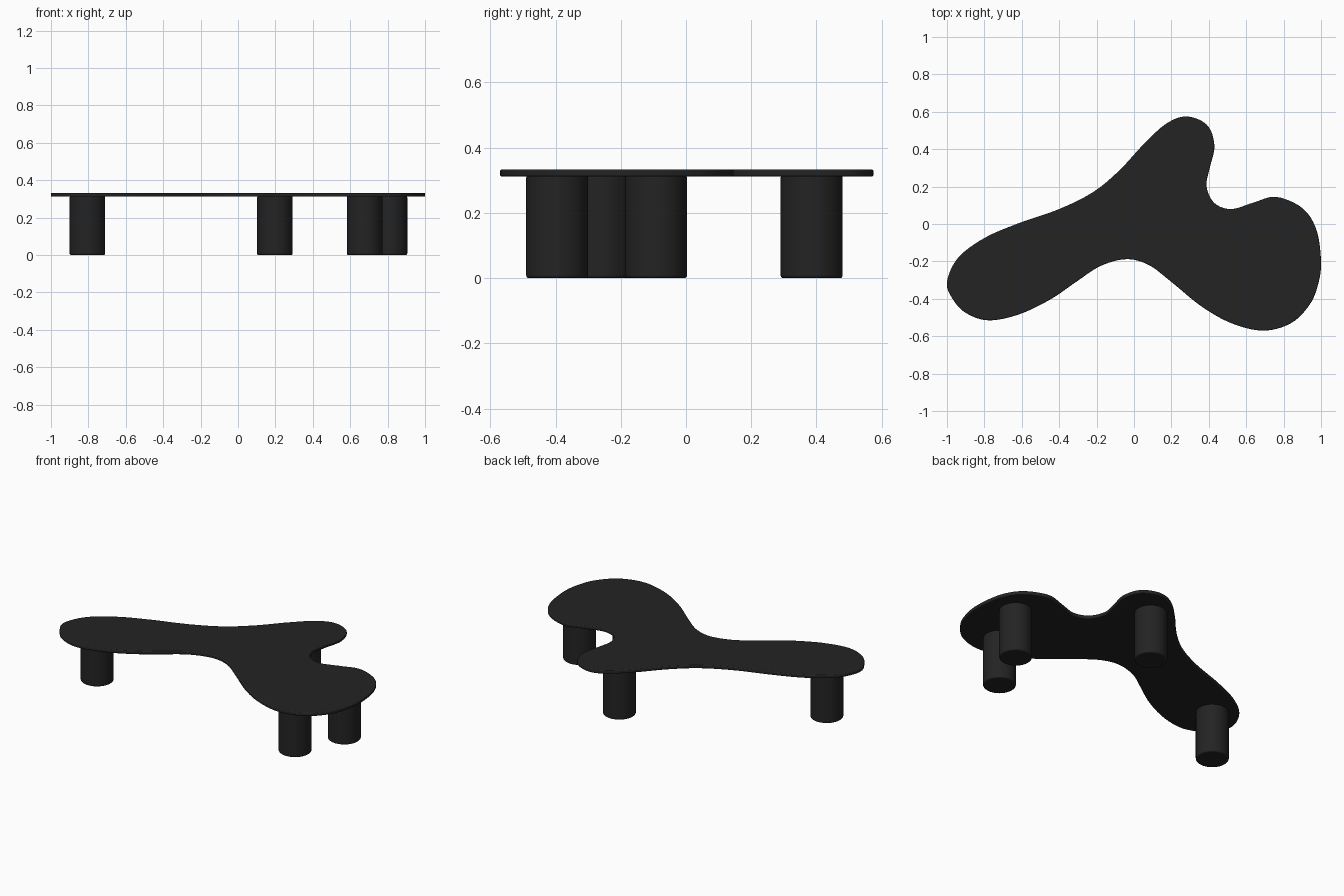
import bpy, bmesh
from mathutils import Vector

if "Cube" in bpy.data.objects:
    bpy.data.objects.remove(bpy.data.objects["Cube"])

black = bpy.data.materials.new("matte black")
black.diffuse_color = (0.017, 0.017, 0.017, 1)
black.use_nodes = True
black.node_tree.nodes["Principled BSDF"].inputs["Base Color"].default_value = black.diffuse_color

# Outline of the free-form top, counter-clockwise from the left tip
OUTLINE = [(-1, -.31), (-.97, -.40), (-.90, -.475), (-.78, -.515), (-.62, -.485),
           (-.45, -.405), (-.31, -.31), (-.18, -.225), (-.04, -.188), (.08, -.22),
           (.20, -.31), (.36, -.44), (.52, -.53), (.69, -.57), (.84, -.53),
           (.94, -.43), (.985, -.32), (1, -.2), (.975, -.03), (.9, .085),
           (.76, .145), (.64, .115), (.52, .08), (.43, .112), (.388, .2),
           (.405, .3), (.43, .42), (.39, .53), (.28, .575), (.17, .535),
           (.05, .425), (-.08, .285), (-.22, .17), (-.4, .08), (-.62, .003),
           (-.8, -.075), (-.94, -.18)]
TOP_Z, UNDER_Z = 0.333, 0.312
LEG_R = 0.095
LEGS = {"left_leg": (-.805, -.26), "back_leg": (.197, .385),
        "right_leg": (.81, -.092), "front_leg": (.677, -.395)}


def smooth_loop(points, steps):
    """Closed Catmull-Rom curve through the points."""
    pts = [Vector(p) for p in points]
    n, out = len(pts), []
    for i in range(n):
        a, b, c, d = (pts[(i + k) % n] for k in (-1, 0, 1, 2))
        for s in range(steps):
            t = s / steps
            out.append(0.5 * (2 * b + (c - a) * t + (2 * a - 5 * b + 4 * c - d) * t ** 2
                              + (3 * b - a - 3 * c + d) * t ** 3))
    return out


def finish(bm, name, bevel):
    """Turn a bmesh into a smooth-shaded object with softened rims."""
    bmesh.ops.recalc_face_normals(bm, faces=bm.faces)
    mesh = bpy.data.meshes.new(name)
    bm.to_mesh(mesh)
    bm.free()
    mesh.materials.append(black)
    ob = bpy.data.objects.new(name, mesh)
    bpy.context.collection.objects.link(ob)
    mod = ob.modifiers.new("soft rim", 'BEVEL')
    mod.width, mod.segments = bevel, 3
    mod.limit_method, mod.angle_limit = 'ANGLE', 0.9
    bpy.ops.object.select_all(action='DESELECT')
    ob.select_set(True)
    bpy.context.view_layer.objects.active = ob
    bpy.ops.object.shade_smooth_by_angle(angle=0.7)
    return ob


# Table top: extruded outline
bm = bmesh.new()
face = bm.faces.new([bm.verts.new((p.x, p.y, UNDER_Z)) for p in smooth_loop(OUTLINE, 6)])
ext = bmesh.ops.extrude_face_region(bm, geom=[face], use_keep_orig=True)
bmesh.ops.translate(bm, vec=(0, 0, TOP_Z - UNDER_Z),
                    verts=[v for v in ext["geom"] if isinstance(v, bmesh.types.BMVert)])
finish(bm, "table_top", 0.005)

# Four thick round legs
for name, (x, y) in LEGS.items():
    bm = bmesh.new()
    bmesh.ops.create_cone(bm, cap_ends=True, segments=64, radius1=LEG_R, radius2=LEG_R,
                          depth=UNDER_Z + 0.004)
    bmesh.ops.translate(bm, vec=(x, y, (UNDER_Z + 0.004) / 2), verts=bm.verts)
    finish(bm, name, 0.008)
